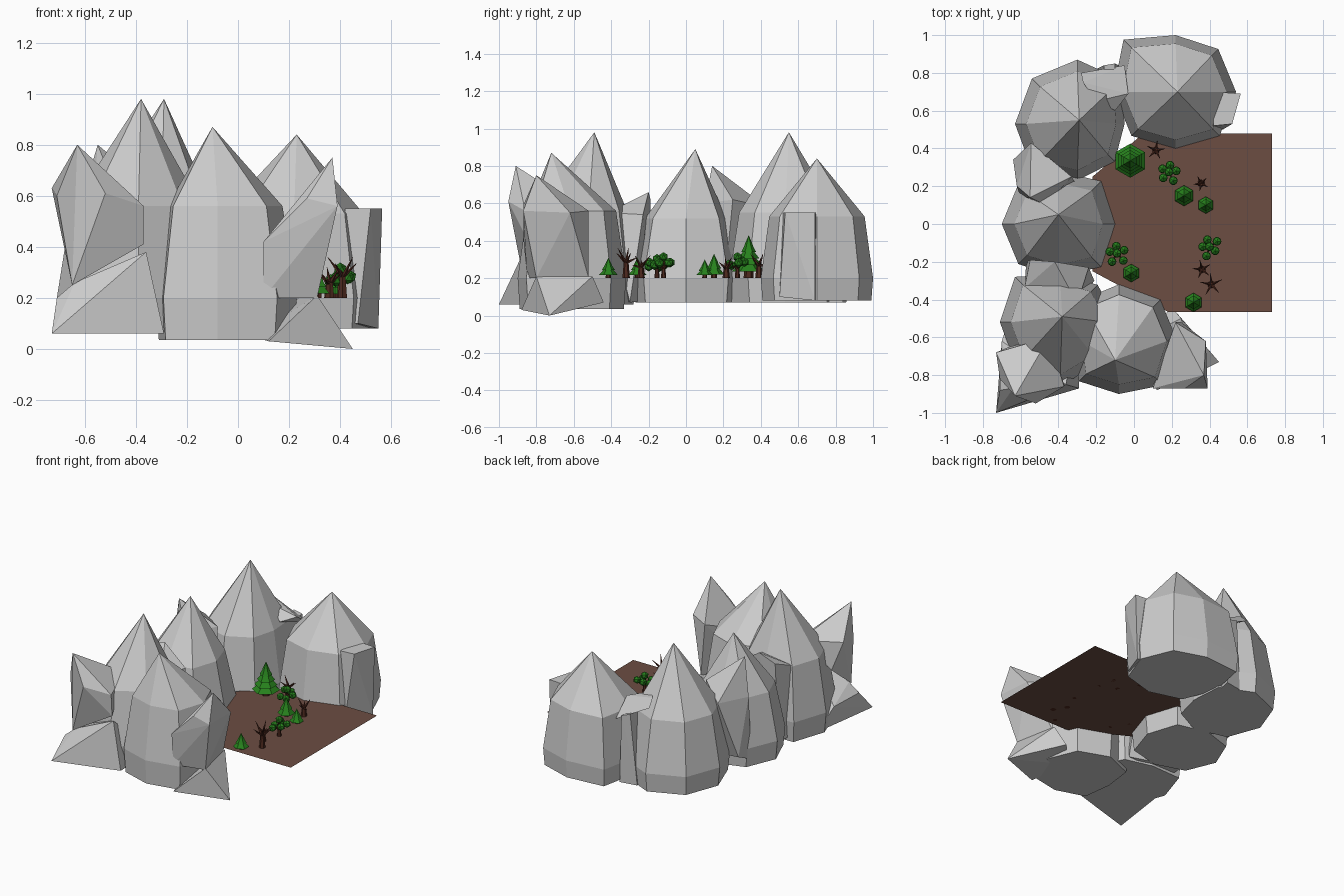
import bpy, bmesh, math, random
from mathutils import Vector, Matrix

if "Cube" in bpy.data.objects:
    bpy.data.objects.remove(bpy.data.objects["Cube"])

random.seed(4)


def material(name, rgb):
    m = bpy.data.materials.new(name)
    m.diffuse_color = (*rgb, 1)
    m.use_nodes = True
    m.node_tree.nodes["Principled BSDF"].inputs["Base Color"].default_value = m.diffuse_color
    return m


SOIL = material("soil", (0.15, 0.075, 0.055))
BARK = material("bark", (0.075, 0.022, 0.013))
LEAF = material("leaf", (0.02, 0.22, 0.012))


def finish(bm, name, mats=()):
    bmesh.ops.recalc_face_normals(bm, faces=bm.faces)
    me = bpy.data.meshes.new(name)
    bm.to_mesh(me)
    bm.free()
    ob = bpy.data.objects.new(name, me)
    bpy.context.collection.objects.link(ob)
    for m in mats:
        me.materials.append(m)
    return ob


def mountain(name, centre, peak, radii, top, shoulder_z, bottom_z=0.07, low=0.96):
    """Eight-sided rock: bottom, foot and shoulder rings, then a sharp peak."""
    bm = bmesh.new()
    rings = []
    for z, s in ((bottom_z, low), (0.2, 1.0), (shoulder_z, top)):
        ring = []
        for i, r in enumerate(radii):
            a = i * math.pi / 4
            ring.append(bm.verts.new((centre[0] + r * s * math.cos(a),
                                      centre[1] + r * s * math.sin(a), z)))
        rings.append(ring)
    tip = bm.verts.new(peak)
    bm.faces.new(rings[0])
    for i in range(8):
        j = (i + 1) % 8
        for a, b in zip(rings, rings[1:]):
            bm.faces.new((a[i], a[j], b[j], b[i]))
        bm.faces.new((rings[2][i], rings[2][j], tip))
    finish(bm, name)


def crag(name, pts):
    """Angular boulder wrapped round a few corner points."""
    bm = bmesh.new()
    for p in pts:
        bm.verts.new(p)
    res = bmesh.ops.convex_hull(bm, input=bm.verts)
    loose = [v for v in res["geom_interior"] if isinstance(v, bmesh.types.BMVert)]
    bmesh.ops.delete(bm, geom=loose, context='VERTS')
    finish(bm, name)


# main ring of peaks
mountain("north_mountain", (0.22, 0.70), (0.23, 0.70, 0.84),
         (.32, .32, .30, .39, .33, .33, .30, .33), 0.85, 0.53, 0.08, 0.97)
mountain("northwest_mountain", (-0.30, 0.53), (-0.29, 0.55, 0.98),
         (.25, .33, .34, .34, .33, .34, .30, .28), 0.82, 0.55)
mountain("west_mountain", (-0.40, 0.0), (-0.40, 0.05, 0.89),
         (.30, .32, .28, .30, .30, .30, .28, .32), 0.78, 0.52)
mountain("southwest_mountain", (-0.39, -0.52), (-0.38, -0.49, 0.98),
         (.30, .28, .25, .34, .32, .33, .34, .30), 0.82, 0.56, 0.06)
mountain("south_mountain", (-0.08, -0.62), (-0.10, -0.72, 0.87),
         (.31, .31, .30, .30, .24, .30, .28, .33), 0.82, 0.56, 0.035)

# smaller crags leaning against the peaks
crag("southeast_crag", [
    (.31, -.80, .2), (.10, -.87, .42), (.10, -.85, .2), (.27, -.87, .59), (.39, -.87, .56),
    (.37, -.80, .75), (.38, -.62, .55), (.22, -.52, .56), (.25, -.52, .2)])
crag("southeast_crag_foot", [
    (.45, -.73, 0), (.20, -.44, .07), (.12, -.88, .03), (.31, -.80, .21),
    (.25, -.50, .21), (.05, -.6, .05)])
crag("southwest_crag", [
    (-.63, -.91, .8), (-.73, -.68, .63), (-.71, -.82, .6), (-.52, -.95, .61), (-.37, -.86, .56),
    (-.37, -.85, .41), (-.65, -.88, .25), (-.66, -.65, .43), (-.45, -.6, .6)])
crag("southwest_crag_foot", [
    (-.73, -1, .06), (-.71, -.88, .2), (-.64, -.87, .26), (-.36, -.85, .38), (-.29, -.87, .06),
    (-.70, -.62, .2), (-.66, -.5, .06), (-.3, -.5, .06)])
crag("west_crag", [
    (-.55, .14, .8), (-.545, .43, .58), (-.62, .2, .56), (-.47, .10, .6), (-.33, .25, .62),
    (-.64, .34, .2), (-.60, .14, .1), (-.3, .2, .1)])
crag("west_gap_crag", [
    (-.55, -.19, .62), (-.42, -.2, .66), (-.24, -.23, .54), (-.58, -.34, .56),
    (-.57, -.2, .08), (-.21, -.3, .07), (-.58, -.33, .08), (-.3, -.42, .55)])
crag("north_gap_slab", [
    (-.28, .80, .62), (-.27, .75, .67), (-.05, .84, .50), (-.03, .69, .6),
    (-.10, .60, .58), (-.2, .65, .66)])
crag("north_gap_post", [
    (-.16, .84, .56), (-.10, .85, .54), (-.20, .82, .07), (-.08, .84, .07),
    (-.12, .5, .55), (-.15, .5, .07)])
crag("northeast_slab", [
    (.565, .69, .55), (.52, .53, .55), (.42, .70, .55), (.42, .52, .55),
    (.55, .69, .08), (.47, .50, .1), (.4, .7, .08), (.4, .52, .1)])

# valley floor
bm = bmesh.new()
bm.faces.new([bm.verts.new((x, y, 0.2)) for x, y in (
    (.73, -.465), (.73, .48), (.05, .48), (-.22, .25), (-.22, -.25), (.18, -.465))])
finish(bm, "valley_floor", [SOIL])


def limb(bm, a, b, r1, r2, mat, sides=6):
    """Tapered prism from a to b."""
    a, b = Vector(a), Vector(b)
    d = b - a
    m = Matrix.Translation((a + b) / 2) @ d.to_track_quat('Z', 'Y').to_matrix().to_4x4()
    old = set(bm.faces)
    bmesh.ops.create_cone(bm, cap_ends=True, segments=sides, radius1=r1, radius2=r2,
                          depth=d.length, matrix=m)
    for f in set(bm.faces) - old:
        f.material_index = mat


def pine(x, y, r, top, tiers):
    bm = bmesh.new()
    h = top - 0.2
    limb(bm, (x, y, .2), (x, y, .2 + h * .3), r * .3, r * .25, 0)
    base, step = .2 + h * .16, h * .84 / (tiers + .6)
    for i in range(tiers):
        s = 1 - i / (tiers + .4)
        z = base + i * step
        last = i == tiers - 1
        limb(bm, (x, y, z), (x, y, top if last else z + step * 1.25),
             r * s, 0 if last else r * s * .42, 1)
    finish(bm, "pine_tree", [BARK, LEAF])


def round_tree(x, y, top):
    bm = bmesh.new()
    limb(bm, (x, y, .2), (x, y, top - .06), .014, .008, 0)
    turn = random.uniform(0, 6)
    for i in range(6):
        a = turn + i * math.tau / 5
        d = 0 if i == 5 else random.uniform(.035, .055)
        z = top - .027 if i == 5 else top - random.uniform(.04, .075)
        p = (x + d * math.cos(a), y + d * math.sin(a), z)
        limb(bm, (x, y, .25), p, .006, .004, 0, 5)
        old = set(bm.faces)
        bmesh.ops.create_icosphere(bm, subdivisions=1, radius=.026,
                                   matrix=Matrix.Translation(p))
        for f in set(bm.faces) - old:
            f.material_index = 1
    finish(bm, "round_tree", [BARK, LEAF])


def dead_tree(x, y, top, spread):
    bm = bmesh.new()
    fork = .2 + (top - .2) * .6
    limb(bm, (x, y, .2), (x, y, fork), .02, .012, 0)
    turn = random.uniform(0, 6)
    for i in range(5):
        a = turn + i * math.tau / 5
        z = top - (i % 3) * .025
        limb(bm, (x, y, fork - .015), (x + spread * math.cos(a), y + spread * math.sin(a), z),
             .010, .001, 0, 5)
    finish(bm, "dead_tree", [BARK])


# woodland
for p in ((-.02, .335, .09, .43, 5), (.265, .15, .055, .33, 3), (.38, .10, .045, .30, 3),
          (-.015, -.26, .048, .31, 3), (.315, -.415, .05, .31, 3)):
    pine(*p)
for p in ((.185, .275, .34), (-.09, -.155, .33), (.40, -.12, .34)):
    round_tree(*p)
for p in ((.115, .39, .33, .05), (.355, .215, .31, .04),
          (.36, -.24, .32, .05), (.41, -.32, .36, .06)):
    dead_tree(*p)
